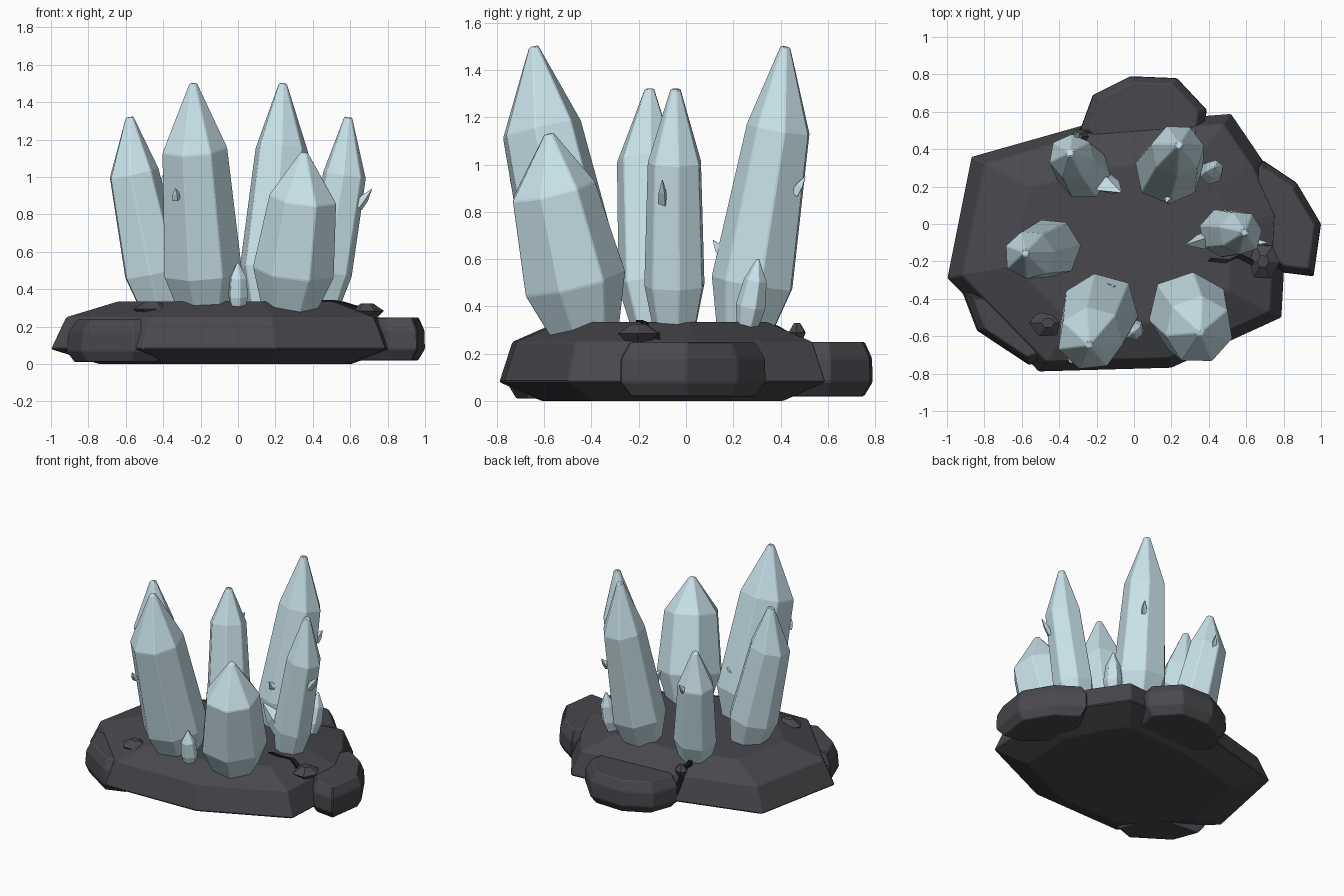
import bpy, bmesh, math, random
from mathutils import Vector

if "Cube" in bpy.data.objects:
    bpy.data.objects.remove(bpy.data.objects["Cube"])

random.seed(4)


def material(name, color):
    m = bpy.data.materials.new(name)
    m.diffuse_color = color
    m.use_nodes = True
    m.node_tree.nodes["Principled BSDF"].inputs["Base Color"].default_value = m.diffuse_color
    return m


ROCK = material("dark_stone", (0.065, 0.065, 0.075, 1))
ICE = material("pale_crystal", (0.58, 0.76, 0.82, 1))
DARK = material("crack_dark", (0.01, 0.01, 0.012, 1))


def loft(name, rings, mat, bevel=0.0):
    """Skin a stack of equal-sized rings and cap both ends."""
    bm = bmesh.new()
    rows = [[bm.verts.new(p) for p in r] for r in rings]
    n = len(rows[0])
    for a, b in zip(rows, rows[1:]):
        for i in range(n):
            j = (i + 1) % n
            bm.faces.new((a[i], a[j], b[j], b[i]))
    bm.faces.new(rows[0][::-1])
    bm.faces.new(rows[-1])
    bmesh.ops.recalc_face_normals(bm, faces=bm.faces)
    me = bpy.data.meshes.new(name)
    bm.to_mesh(me)
    bm.free()
    me.materials.append(mat)
    ob = bpy.data.objects.new(name, me)
    bpy.context.collection.objects.link(ob)
    if bevel:
        mod = ob.modifiers.new("bevel", 'BEVEL')
        mod.width = bevel
        mod.segments = 1
        mod.limit_method = 'ANGLE'
        mod.angle_limit = math.radians(20)
    return ob


def slab(name, outline, centre, layers):
    """Rock slab: one outline scaled about a centre at several heights."""
    cx, cy = centre
    return loft(name, [[(cx + (x - cx) * s, cy + (y - cy) * s, z) for x, y in outline]
                       for z, s in layers], ROCK, 0.006)


def ring(c, axis, r, n, phase, jit):
    u = axis.cross(Vector((0, 1, 0))).normalized()
    v = axis.cross(u).normalized()
    return [c + (u * math.cos(a) + v * math.sin(a)) * r * jit[i]
            for i in range(n) for a in [phase + 2 * math.pi * i / n]]


def crystal(name, low, r0, shoulder, r1, tip, n=7, sink=0.22, tip_r=0.022, bevel=0.005):
    low, shoulder, tip = Vector(low), Vector(shoulder), Vector(tip)
    axis = (shoulder - low).normalized()
    jit = [random.uniform(0.95, 1.07) for _ in range(n)]
    ph = random.uniform(0, 6)
    parts = [(low - axis * sink, r0 * 0.66), (low, r0), (shoulder, r1), (tip, tip_r)]
    return loft(name, [ring(c, axis, r, n, ph, jit) for c, r in parts], ICE, bevel)


def spike(name, root, tip, r):
    """Four-sided shard growing out of a larger crystal."""
    root, tip = Vector(root), Vector(tip)
    axis = (tip - root).normalized()
    return loft(name, [ring(root, axis, r, 4, 0.4, [1, .7, 1, .7]),
                       ring(root.lerp(tip, .5), axis, r * .8, 4, 0.4, [1, .7, 1, .7]),
                       ring(tip, axis, r * .06, 4, 0.4, [1] * 4)], ICE)


# Main stone base
slab("stone_base",
     [(-1, -.29), (-.87, .36), (-.27, .53), (.52, .59), (.69, .34), (.82, .06),
      (.79, -.5), (.2, -.77), (-.51, -.79)], (0, -.1),
     [(0, .74), (.08, 1), (.25, .92), (.335, .64)])

# Lumps around the rim
LUMP = [(.02, .85), (.08, 1), (.18, .99), (.25, .86)]
slab("back_lump", [(-.29, .5), (-.22, .69), (-.02, .79), (.23, .78), (.39, .61),
                   (.36, .42), (-.2, .4)], (.06, .55), LUMP)
slab("right_lump", [(.69, .34), (.87, .22), (1, 0), (.96, -.28), (.8, -.26),
                    (.6, -.1), (.6, .2)], (.76, .02), LUMP)
slab("left_front_lump", [(-.92, -.36), (-.84, -.57), (-.56, -.755), (-.4, -.7),
                         (-.5, -.4)], (-.62, -.52),
     [(.01, .85), (.07, 1), (.17, .96), (.24, .8)])

# Six large crystals: lower ring, radius, shoulder ring, radius, tip
for args in [
    ("front_left_crystal", (-.19, -.47, .49), .215, (-.235, -.615, 1.15), .18, (-.24, -.645, 1.5)),
    ("front_right_crystal", (.3, -.475, .5), .23, (.35, -.565, .89), .19, (.355, -.58, 1.13)),
    ("back_right_crystal", (.19, .28, .5), .18, (.235, .39, 1.15), .14, (.24, .42, 1.5)),
    ("left_crystal", (-.45, -.13, .49), .165, (-.56, -.165, 1.02), .135, (-.58, -.155, 1.32)),
    ("right_crystal", (.48, -.05, .49), .13, (.57, -.05, 1.01), .115, (.59, -.045, 1.32)),
    ("back_left_crystal", (-.27, .28, .45), .15, (-.33, .36, .89), .125, (-.34, .38, 1.13)),
]:
    crystal(*args)

# Two small crystals on the stone
crystal("small_front_crystal", (0, -.56, .36), .055, (.0, -.575, .46), .048, (0, -.58, .54),
        6, .09, .006, .002)
crystal("small_back_crystal", (.415, .275, .4), .065, (.43, .295, .51), .05, (.435, .305, .6),
        6, .11, .006, .002)

# Shards growing out of the crystals
for i, (a, b, r) in enumerate([
    ((.43, -.08, .46), (.28, -.11, .64), .075),
    ((.64, -.1, .84), (.715, -.1, .935), .03),
    ((-.2, .24, .46), (-.07, .17, .64), .085),
    ((-.32, .44, .84), (-.29, .495, .92), .03),
    ((-.2, -.36, .6), (-.1, -.33, .68), .06),
    ((-.33, -.71, .88), (-.335, -.745, .94), .025),
    ((.2, .17, .6), (.17, .115, .68), .04),
    ((.3, .46, .88), (.33, .505, .95), .03),
]):
    spike(f"shard_{i + 1}", a, b, r)

# Loose pebbles
for i, (x, y, z, rx, ry) in enumerate([(-.46, -.53, .295, .1, .08), (.69, -.2, .285, .09, .1),
                                       (-.29, .47, .29, .05, .04)]):
    loft(f"pebble_{i + 1}", [[(x + rx * s * math.cos(a), y + ry * s * math.sin(a), z + h)
                              for a in [k * math.tau / 6 + i for k in range(6)]]
                             for h, s in [(-.035, .6), (0, 1), (.04, .35)]], ROCK)


# Thin dark cracks on the stone
def crack(name, pts, w=0.011):
    loft(name, [[(x + dx, y + dx, z + dz) for dx, dz in
                 ((-w, -.02), (w, -.02), (w, .008), (-w, .008))] for x, y, z in pts], DARK)


crack("right_crack", [(.4, -.19, .335), (.5, -.2, .335), (.56, -.17, .325), (.64, -.21, .3), (.71, -.12, .28)])
crack("back_crack", [(-.24, .3, .335), (-.3, .38, .31), (-.27, .44, .275), (-.3, .48, .25), (-.28, .52, .14)])
